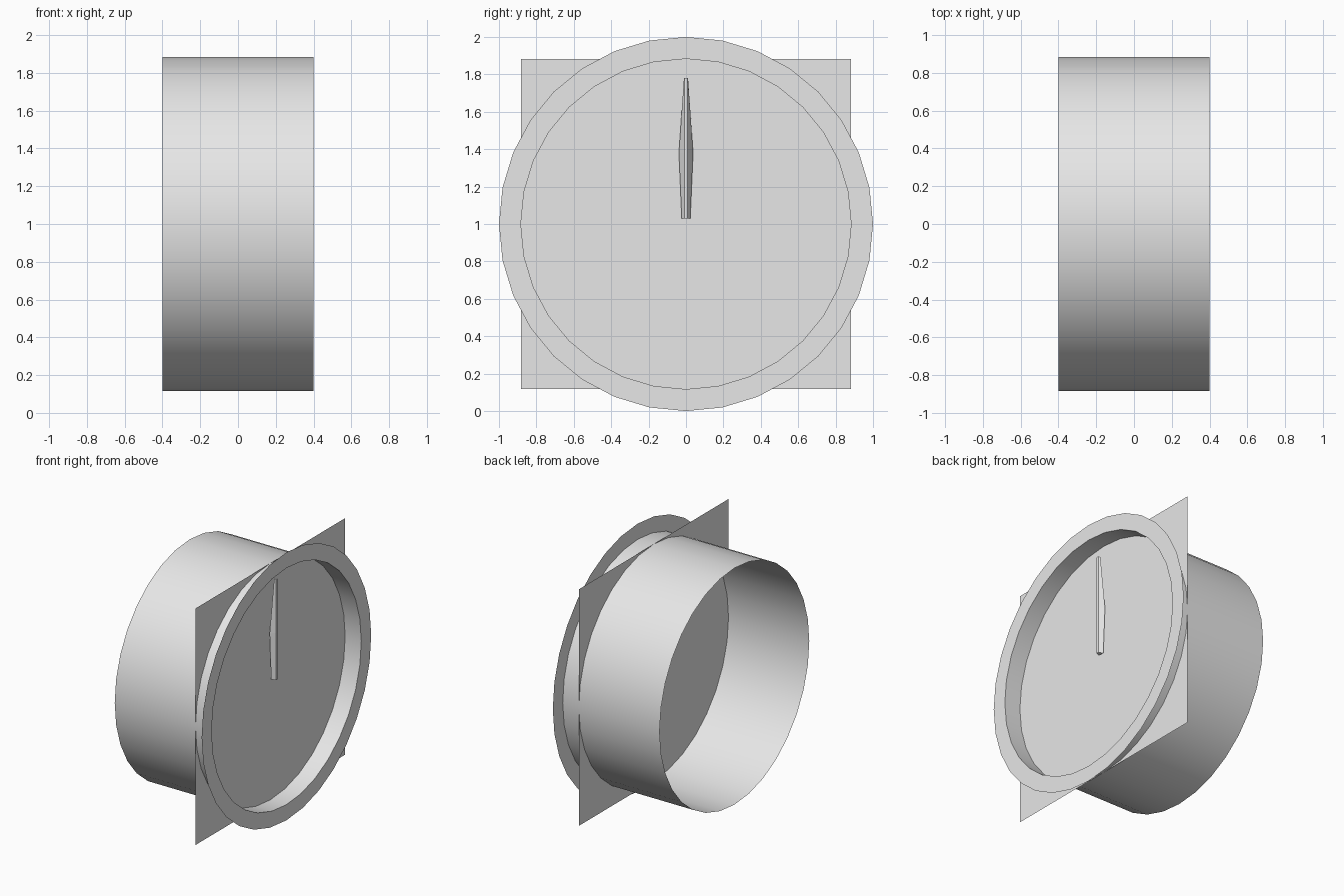
import bpy, bmesh, math

if "Cube" in bpy.data.objects:
    bpy.data.objects.remove(bpy.data.objects["Cube"])

SIDES = 32
CZ = 1.0            # height of the dial axis
R_IN, R_OUT = 0.883, 1.0
X_BACK, X_PLATE, X_FRONT = -0.4, 0.267, 0.4

grey = bpy.data.materials.new("plain grey")
grey.diffuse_color = (0.8, 0.8, 0.8, 1)
grey.use_nodes = True
grey.node_tree.nodes["Principled BSDF"].inputs["Base Color"].default_value = grey.diffuse_color


def make(name, rows, closed=True, caps=False, smooth=False):
    """Skin a list of equal-length point rows with quads."""
    bm = bmesh.new()
    v = [[bm.verts.new(p) for p in row] for row in rows]
    n = len(rows[0])
    for a, b in zip(v, v[1:]):
        for i in range(n if closed else n - 1):
            j = (i + 1) % n
            bm.faces.new((a[i], a[j], b[j], b[i]))
    if caps:
        bm.faces.new(v[0][::-1])
        bm.faces.new(v[-1])
        bmesh.ops.recalc_face_normals(bm, faces=bm.faces)
    mesh = bpy.data.meshes.new(name)
    bm.to_mesh(mesh)
    bm.free()
    mesh.materials.append(grey)
    obj = bpy.data.objects.new(name, mesh)
    bpy.context.collection.objects.link(obj)
    if smooth:
        bpy.context.view_layer.objects.active = obj
        obj.select_set(True)
        bpy.ops.object.shade_smooth_by_angle(angle=math.radians(30))
        obj.select_set(False)
    return obj


def circle(x, r):
    return [(x, r * math.sin(a), CZ + r * math.cos(a))
            for a in (2 * math.pi * i / SIDES for i in range(SIDES))]


# Open round housing and its flat front rim
make("housing_tube", [circle(X_FRONT, R_IN), circle(X_BACK, R_IN)], smooth=True)
make("front_rim", [circle(X_FRONT, R_OUT), circle(X_FRONT, R_IN)])

# Square dial plate crossing the housing
h = R_IN
make("dial_plate", [[(X_PLATE, -h, CZ - h), (X_PLATE, h, CZ - h)],
                    [(X_PLATE, -h, CZ + h), (X_PLATE, h, CZ + h)]], closed=False)

# Tapered needle with a narrow raised ridge: (height, half width, edge x)
RIDGE_X, RIDGE_W = 0.322, 0.009
make("needle", [[(ex, -w, z), (ex, w, z), (RIDGE_X, RIDGE_W, z), (RIDGE_X, -RIDGE_W, z)]
                for z, w, ex in ((1.03, 0.023, 0.29), (1.38, 0.038, 0.288),
                                 (1.78, 0.011, 0.306))], caps=True)
